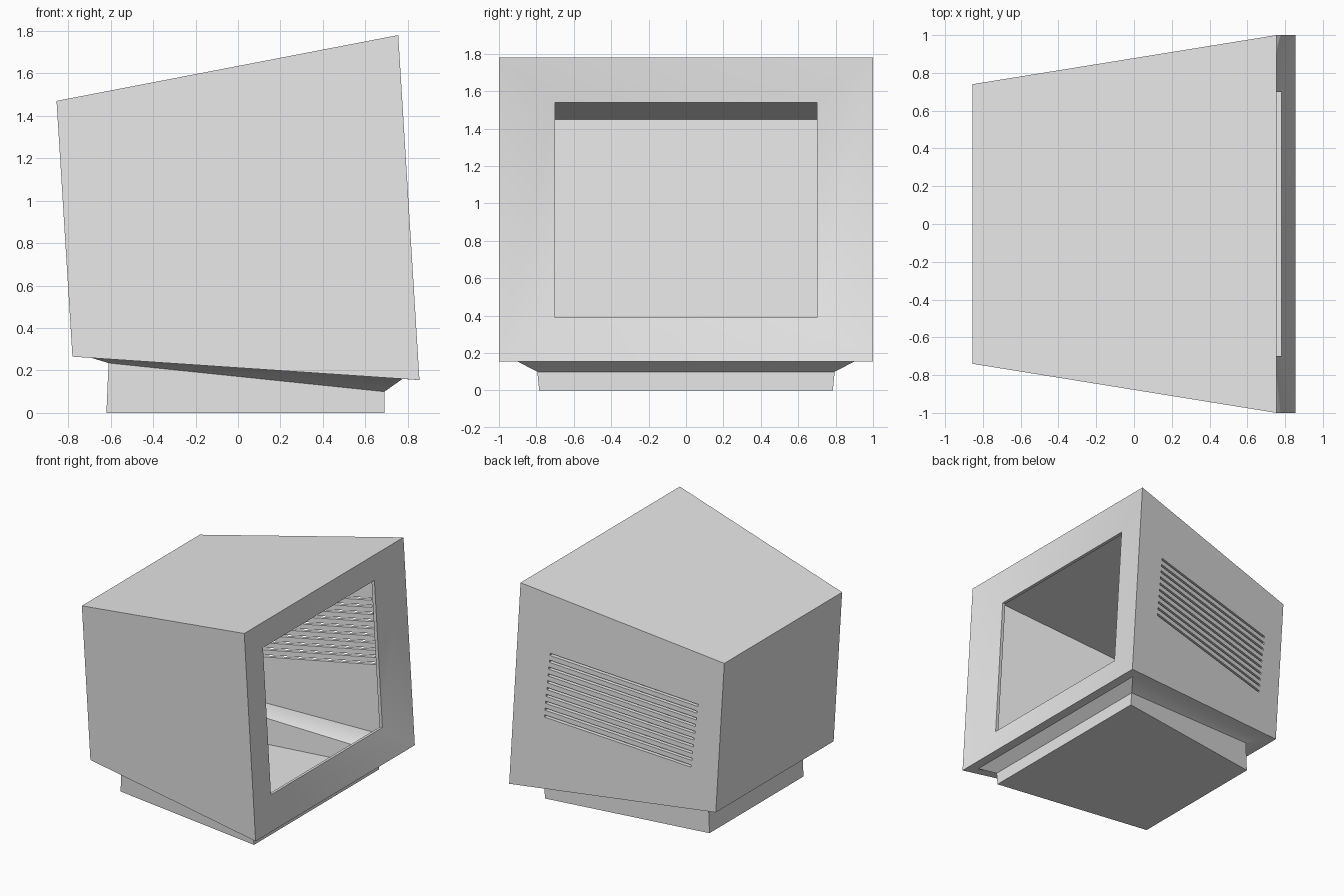
import bpy
import bmesh
import math
from mathutils import Vector

cube = bpy.data.objects.get("Cube")
if cube:
    bpy.data.objects.remove(cube, do_unlink=True)

# One plain grey plastic
grey = bpy.data.materials.new("grey plastic")
grey.use_nodes = True
COLOR = (0.8, 0.8, 0.8, 1)
grey.diffuse_color = COLOR
grey.node_tree.nodes["Principled BSDF"].inputs["Base Color"].default_value = COLOR


def make_object(name, bm):
    bmesh.ops.recalc_face_normals(bm, faces=bm.faces)
    mesh = bpy.data.meshes.new(name)
    bm.to_mesh(mesh)
    bm.free()
    mesh.materials.append(grey)
    obj = bpy.data.objects.new(name, mesh)
    bpy.context.collection.objects.link(obj)
    return obj


def upright_ring(bm, top, bottom):
    """Rectangle across y; top and bottom are (x, half width, z)."""
    (xt, yt, zt), (xb, yb, zb) = top, bottom
    points = [(xt, -yt, zt), (xt, yt, zt), (xb, yb, zb), (xb, -yb, zb)]
    return [bm.verts.new(p) for p in points]


def bridge(bm, a, b, skip=()):
    for i in range(4):
        if i not in skip:
            j = (i + 1) % 4
            bm.faces.new((a[i], a[j], b[j], b[i]))


# Casing: tapered hollow box, dished bezel, and a stand pan under the floor
bm = bmesh.new()
back = upright_ring(bm, (-0.855, 0.74, 1.47), (-0.78, 0.74, 0.265))
front = upright_ring(bm, (0.755, 1.0, 1.78), (0.855, 1.0, 0.155))
opening = upright_ring(bm, (0.71, 0.70, 1.54), (0.78, 0.70, 0.39))
bm.faces.new(back)
bridge(bm, back, front, skip=(2,))
bridge(bm, front, opening)

floor = [back[3], back[2], front[2], front[3]]
stand_steps = [
    ((-0.69, 0.66, 0.259), (0.775, 0.91, 0.16)),   # flat lip
    ((-0.61, 0.59, 0.235), (0.69, 0.795, 0.10)),   # chamfer
    ((-0.62, 0.59, 0.0), (0.69, 0.785, 0.0)),      # stand side
]
for (xb, yb, zb), (xf, yf, zf) in stand_steps:
    points = [(xb, -yb, zb), (xb, yb, zb), (xf, yf, zf), (xf, -yf, zf)]
    ring = [bm.verts.new(p) for p in points]
    bridge(bm, floor, ring)
    floor = ring
bm.faces.new(floor)
casing = make_object("monitor_casing", bm)

wall = casing.modifiers.new("wall thickness", "SOLIDIFY")
wall.thickness = 0.028
wall.offset = -1
wall.use_even_offset = True

# Cutters for the sloping vents on the left-hand wall
SLOTS = 10
HALF = Vector((0, 0, 0.009))
bm = bmesh.new()
for i in range(SLOTS):
    t = i / (SLOTS - 1)
    near = Vector((0.526, 0.96, 1.256)).lerp(Vector((0.573, 0.96, 0.755)), t)
    far = Vector((-0.643, 0.77, 1.091)).lerp(Vector((-0.588, 0.77, 0.595)), t)
    depth = Vector((0, 0.12, 0))
    rings = []
    for end in (near, far):
        corners = (end - depth - HALF, end + depth - HALF,
                   end + depth + HALF, end - depth + HALF)
        rings.append([bm.verts.new(c) for c in corners])
    bridge(bm, *rings)
    for ring in rings:
        bm.faces.new(ring)
cutter = make_object("vent_cutter", bm)
cutter.hide_render = True
cutter.hide_set(True)
cutter.display_type = "WIRE"

vents = casing.modifiers.new("vents", "BOOLEAN")
vents.operation = "DIFFERENCE"
vents.solver = "EXACT"
vents.object = cutter

# Apply the modifiers, remove the cutter and soften the bezel
bpy.ops.object.select_all(action="DESELECT")
casing.select_set(True)
bpy.context.view_layer.objects.active = casing
for name in ("wall thickness", "vents"):
    bpy.ops.object.modifier_apply(modifier=name)
bpy.data.objects.remove(cutter, do_unlink=True)
bpy.ops.object.shade_smooth_by_angle(angle=math.radians(25))
